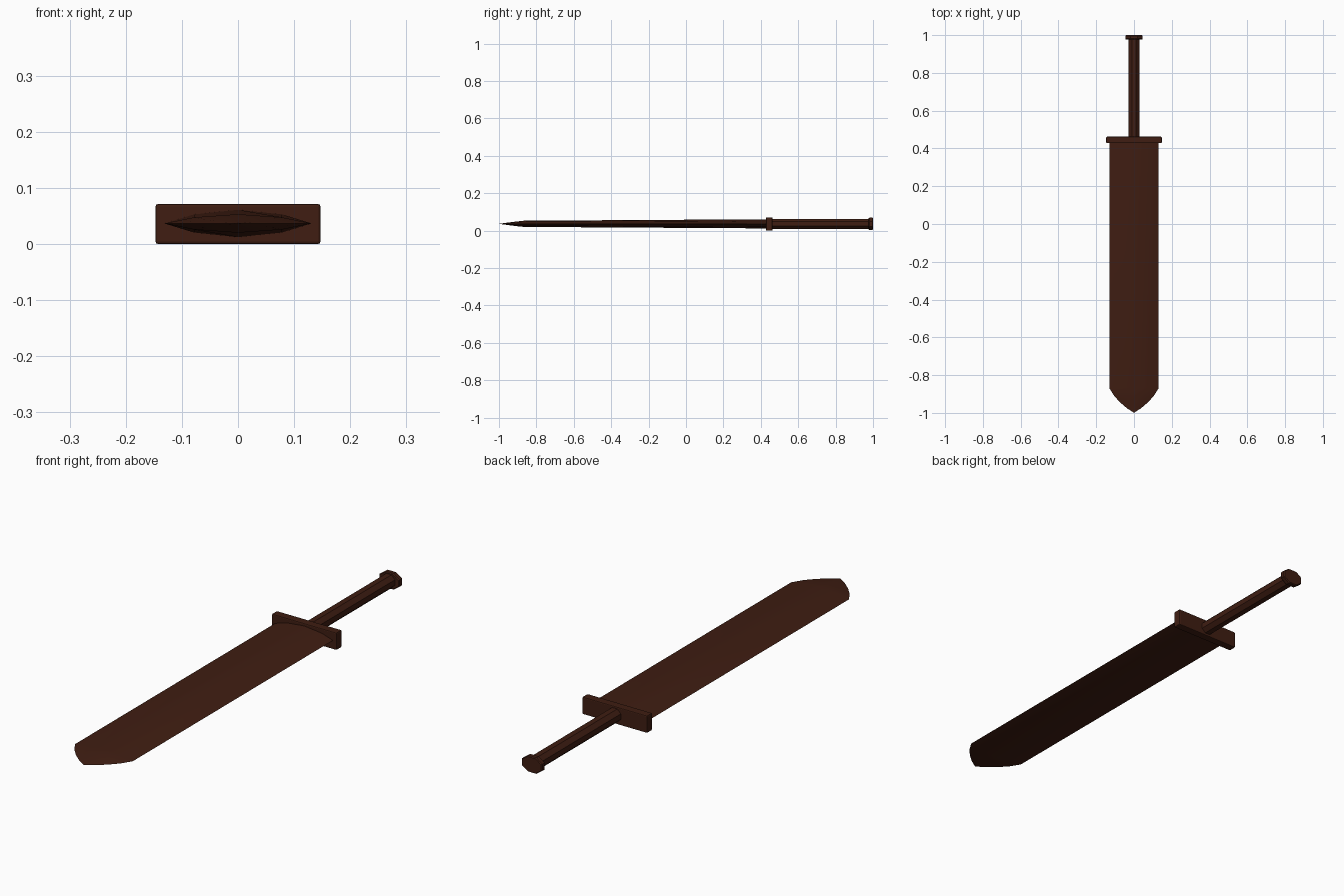
import bpy, bmesh, math

if "Cube" in bpy.data.objects:
    bpy.data.objects.remove(bpy.data.objects["Cube"])

ZC = 0.0365  # height of the sword's centre plane
wood = bpy.data.materials.new("dark_brown")
wood.diffuse_color = (0.05, 0.0125, 0.006, 1)
wood.use_nodes = True
wood.node_tree.nodes["Principled BSDF"].inputs["Base Color"].default_value = wood.diffuse_color


def finish(name, bm, bevel=0.0, smooth=None):
    bmesh.ops.recalc_face_normals(bm, faces=bm.faces)
    mesh = bpy.data.meshes.new(name)
    bm.to_mesh(mesh)
    bm.free()
    mesh.materials.append(wood)
    ob = bpy.data.objects.new(name, mesh)
    bpy.context.collection.objects.link(ob)
    if bevel:
        mod = ob.modifiers.new("bevel", 'BEVEL')
        mod.width, mod.segments = bevel, 2
    if smooth:
        bpy.ops.object.select_all(action='DESELECT')
        ob.select_set(True)
        bpy.context.view_layer.objects.active = ob
        bpy.ops.object.shade_smooth_by_angle(angle=math.radians(smooth))
    return ob


def loft(section, stations):
    """Sweep a unit section along y; stations are (y, half width, half thickness)."""
    bm = bmesh.new()
    rings = [[bm.verts.new((x * w, y, ZC + z * t)) for x, z in section]
             for y, w, t in stations]
    n = len(section)
    for a, b in zip(rings, rings[1:]):
        for i in range(n):
            j = (i + 1) % n
            bm.faces.new((a[i], a[j], b[j], b[i]))
    bm.faces.new(rings[0])
    bm.faces.new(rings[-1])
    bmesh.ops.remove_doubles(bm, verts=bm.verts, dist=1e-5)
    return bm


# blade: lens section, thinning toward a short curved point
lens = [(-1, 0), (-0.6, 0.66), (0, 1), (0.6, 0.66),
        (1, 0), (0.6, -0.66), (0, -1), (-0.6, -0.66)]
finish("blade", loft(lens, [
    (0.445, 0.131, 0.0245), (-0.868, 0.131, 0.0165), (-0.91, 0.105, 0.012),
    (-0.945, 0.073, 0.0075), (-0.975, 0.038, 0.0035), (-0.998, 0.002, 0.0004)]),
    smooth=25)

# crossguard
bm = bmesh.new()
bmesh.ops.create_cube(bm, size=1)
for v in bm.verts:
    v.co = (v.co.x * 0.294, v.co.y * 0.034 + 0.445, v.co.z * 0.071 + ZC - 0.001)
finish("guard", bm, bevel=0.004)

# grip and pommel: faceted round sections
def ring(n):
    return [(math.cos(2 * math.pi * (i + 0.5) / n) / math.cos(math.pi / n),
             math.sin(2 * math.pi * (i + 0.5) / n) / math.cos(math.pi / n))
            for i in range(n)]


finish("grip", loft(ring(8), [(0.455, 0.028, 0.027), (0.985, 0.028, 0.027)]), smooth=30)
finish("pommel", loft(ring(8), [
    (0.977, 0.043, 0.03), (0.981, 0.046, 0.033),
    (0.996, 0.046, 0.033), (1.0, 0.043, 0.03)]))
